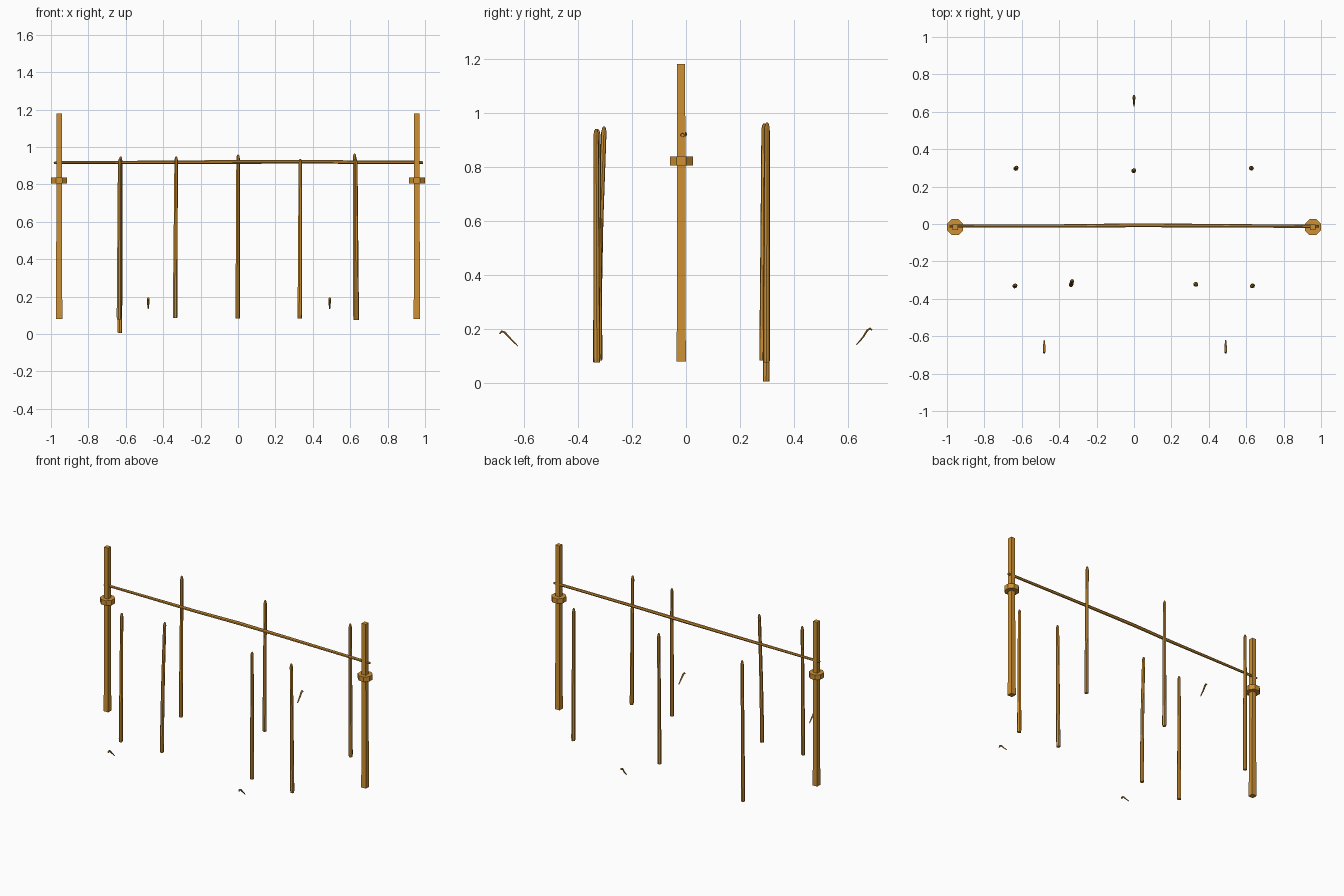
import bpy, bmesh, math
from mathutils import Vector

cube = bpy.data.objects.get("Cube")
if cube:
    bpy.data.objects.remove(cube, do_unlink=True)

wood = bpy.data.materials.new("golden wood")
wood.use_nodes = True
colour = (0.62, 0.285, 0.034, 1)
wood.diffuse_color = colour
wood.node_tree.nodes["Principled BSDF"].inputs["Base Color"].default_value = colour


def tube(name, points, radii, sides, ref, flat=1.0, turn=0.0):
    """Faceted tube along points; ref is the sideways axis, flat thins the other one."""
    bm = bmesh.new()
    points = [Vector(p) for p in points]
    rings = []
    for i, (p, r) in enumerate(zip(points, radii)):
        along = (points[min(i + 1, len(points) - 1)] - points[max(i - 1, 0)]).normalized()
        other = along.cross(Vector(ref)).normalized()
        side = other.cross(along)
        ring = []
        for k in range(sides):
            a = math.tau * k / sides + turn
            ring.append(bm.verts.new(p + side * r * math.cos(a) + other * r * flat * math.sin(a)))
        rings.append(ring)
    for lower, upper in zip(rings, rings[1:]):
        for k in range(sides):
            n = (k + 1) % sides
            bm.faces.new((lower[k], lower[n], upper[n], upper[k]))
    bm.faces.new(rings[0][::-1])
    bm.faces.new(rings[-1])
    bmesh.ops.recalc_face_normals(bm, faces=bm.faces)
    mesh = bpy.data.meshes.new(name)
    bm.to_mesh(mesh)
    bm.free()
    mesh.materials.append(wood)
    obj = bpy.data.objects.new(name, mesh)
    bpy.context.collection.objects.link(obj)
    return obj


X, Y = (1, 0, 0), (0, 1, 0)

# Square end posts with octagonal collars
for side, s in (("left", 1), ("right", -1)):
    x, y = s * 0.956, -0.018
    root2 = math.sqrt(2)
    tube(side + "_post", [(x, y, z) for z in (0.08, 0.12, 0.2, 0.75, 1.18)],
         [h * root2 for h in (0.018, 0.018, 0.016, 0.0155, 0.015)], 4, X, turn=math.pi / 4)
    tube(side + "_collar", [(x, y + 0.001, z) for z in (0.805, 0.838)],
         [0.043 / math.cos(math.pi / 8)] * 2, 8, X, turn=math.pi / 8)

# Slightly bowed ridge pole
tube("ridge_pole",
     [(-0.985, -0.012, 0.915), (-0.95, -0.012, 0.917), (-0.3, -0.011, 0.918),
      (0, -0.007, 0.921), (0.35, -0.009, 0.921), (0.95, -0.013, 0.918), (0.988, -0.013, 0.917)],
     [0.006, 0.008, 0.01, 0.011, 0.01, 0.009, 0.007], 7, Y)

# Wall poles: foot x, y, z, then head x, y, z
poles = {
    "back_right_pole": ((-0.632, 0.297, 0.005), (-0.628, 0.302, 0.95)),
    "back_middle_pole": ((-0.002, 0.284, 0.083), (0, 0.289, 0.96)),
    "back_left_pole": ((0.628, 0.298, 0.075), (0.623, 0.3, 0.965)),
    "front_right_pole": ((-0.637, -0.332, 0.078), (-0.633, -0.328, 0.94)),
    "front_mid_right_pole": ((-0.337, -0.325, 0.085), (-0.331, -0.303, 0.95)),
    "front_mid_left_pole": ((0.33, -0.322, 0.083), (0.333, -0.326, 0.937)),
    "front_left_pole": ((0.634, -0.33, 0.076), (0.629, -0.333, 0.94)),
}
for name, (foot, head) in poles.items():
    foot, head = Vector(foot), Vector(head)
    steps = (0, 0.02, 0.3, 0.6, 0.975, 0.993, 1)
    path = [foot.lerp(head, t) for t in steps]
    # the leaning pole bends only in its upper half
    if name == "front_mid_right_pole":
        for p, t in zip(path, steps):
            p.y -= 0.02 * t * (1 - t)
    tube(name, path, [0.012, 0.013, 0.012, 0.011, 0.01, 0.007, 0.003], 7, X)

# Hooked ground pegs
hook = ((0.622, 0.136), (0.65, 0.164), (0.672, 0.188), (0.683, 0.191), (0.69, 0.182))
steep = ((0.63, 0.14), (0.655, 0.169), (0.672, 0.196), (0.682, 0.202), (0.688, 0.195))
for name, x, s, path in (("front_right_peg", -0.48, -1, hook),
                         ("front_left_peg", 0.49, -1, hook),
                         ("back_peg", 0, 1, steep)):
    tube(name, [(x, s * y, z) for y, z in path],
         [0.003, 0.006, 0.007, 0.007, 0.005], 6, X, flat=0.6)
